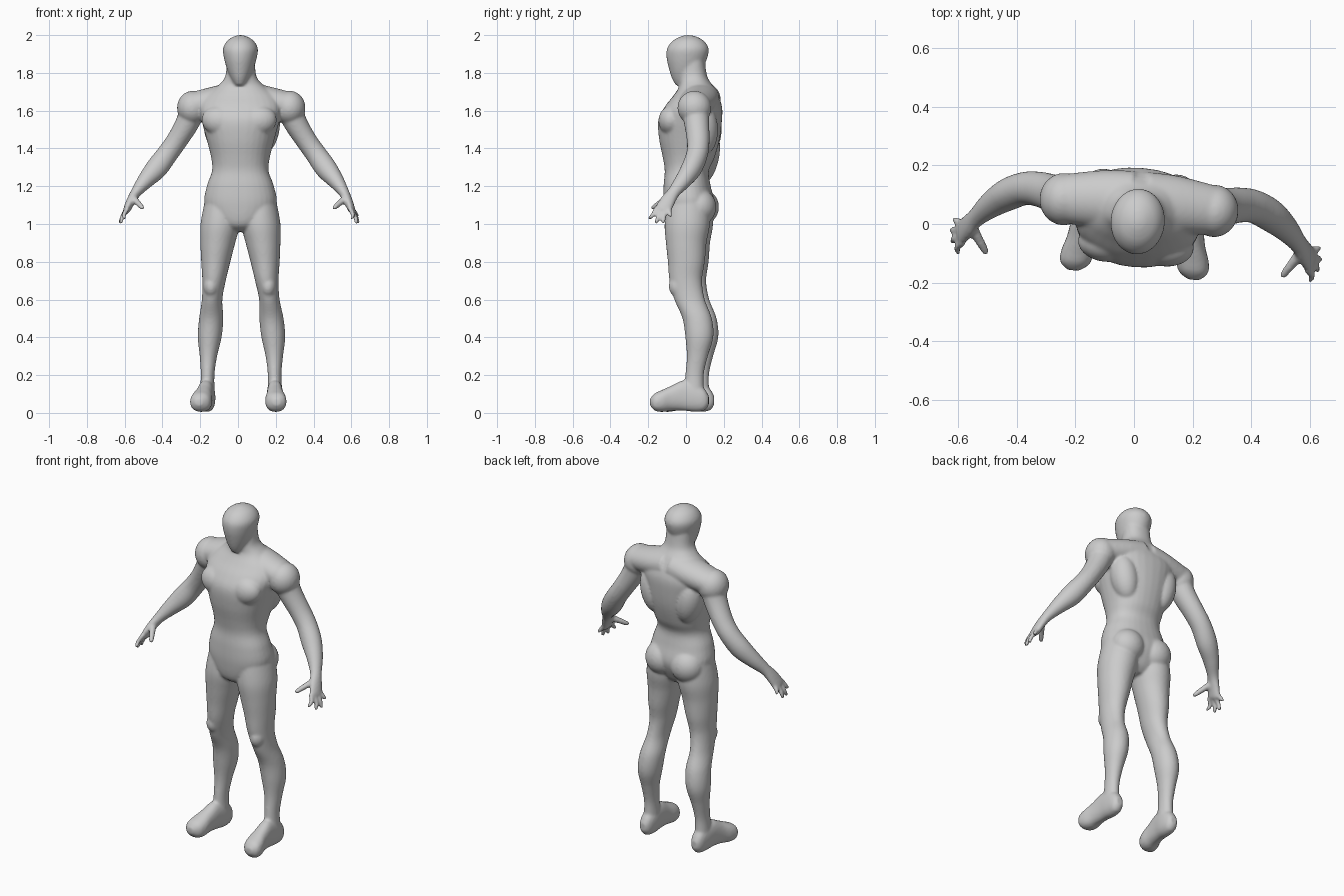
import bpy, bmesh, math
from mathutils import Vector, Matrix

cube = bpy.data.objects.get("Cube")
if cube:
    bpy.data.objects.remove(cube, do_unlink=True)

bm = bmesh.new()
SEGMENTS = 32


def spline(rows, steps=5):
    """Pass a smooth curve through rows of numbers."""
    rows = [Vector(r) for r in rows]
    out = []
    for i in range(len(rows) - 1):
        p, q = rows[i], rows[i + 1]
        before, after = rows[max(i - 1, 0)], rows[min(i + 2, len(rows) - 1)]
        for k in range(steps):
            t = k / steps
            m, n = (q - before) / 2, (after - p) / 2
            out.append(p + m * t + (3 * (q - p) - 2 * m - n) * t ** 2
                       + (2 * (p - q) + m + n) * t ** 3)
    return out + [rows[-1]]


def loft(rows, side, axis=None, power=2):
    """Skin oval rings: centre x, y, z, radius along side, radius across it."""
    rows = spline(rows)
    centres = [Vector(r[:3]) for r in rows]
    rings = []
    for i, row in enumerate(rows):
        way = axis or centres[min(i + 1, len(rows) - 1)] - centres[max(i - 1, 0)]
        across = way.cross(side).normalized()
        along = across.cross(way).normalized()
        ring = []
        for k in range(SEGMENTS):
            a = math.tau * k / SEGMENTS
            c, s = math.cos(a), math.sin(a)
            u = math.copysign(abs(c) ** (2 / power), c) * row[3]
            v = math.copysign(abs(s) ** (2 / power), s) * row[4]
            ring.append(bm.verts.new(centres[i] + along * u + across * v))
        rings.append(ring)
    for low, high in zip(rings, rings[1:]):
        for k in range(SEGMENTS):
            n = (k + 1) % SEGMENTS
            bm.faces.new((low[k], low[n], high[n], high[k]))
    bm.faces.new(rings[0])
    bm.faces.new(rings[-1])


def upright(rows, power=2):
    """Loft level rings given as height, front, back, half width, centre x."""
    loft([(x, (f + b) / 2, z, w, (b - f) / 2) for z, f, b, w, x in rows], X, Z, power)


def muscle(centre, size, tilt=0):
    matrix = (Matrix.Translation(centre) @ Matrix.Rotation(tilt, 4, "Y")
              @ Matrix.Diagonal((*size, 1)))
    bmesh.ops.create_uvsphere(bm, u_segments=24, v_segments=16, radius=1, matrix=matrix)


X, Y, Z = Vector((1, 0, 0)), Vector((0, 1, 0)), Vector((0, 0, 1))

# Torso and neck
torso = [(.96, -.05, .07, .04), (1, -.1, .11, .12), (1.1, -.118, .15, .19),
         (1.2, -.118, .13, .178), (1.28, -.112, .12, .15), (1.35, -.122, .15, .155),
         (1.45, -.142, .178, .18), (1.55, -.146, .19, .207), (1.62, -.112, .19, .22),
         (1.68, -.065, .17, .19), (1.73, -.035, .143, .125), (1.78, -.035, .113, .083),
         (1.86, -.03, .1, .075)]
upright([(*r, 0) for r in torso], 2.25)

# Head
head = [(1.735, -.055, 0, .025), (1.77, -.074, .05, .048), (1.82, -.09, .085, .07),
        (1.88, -.103, .113, .087), (1.93, -.1, .12, .092), (1.97, -.07, .094, .07),
        (1.992, -.03, .055, .036), (2, 0, .02, .008)]
upright([(*r, 0) for r in head])

leg = [(1.12, -.09, .13, .09, .1), (1, -.105, .135, .104, .108),
       (.9, -.097, .118, .092, .12), (.8, -.086, .11, .077, .131),
       (.7, -.077, .096, .062, .14), (.6, -.05, .112, .054, .152),
       (.5, -.006, .15, .064, .16), (.4, .01, .158, .063, .169),
       (.3, .018, .13, .046, .175), (.2, .01, .108, .036, .178),
       (.1, 0, .11, .04, .18)]
# Foot rings: distance back, sole height, top height, half width, centre x
foot = [(.135, .04, .09, .02, .18), (.11, .012, .13, .036, .18),
        (.06, .006, .16, .043, .18), (0, .012, .172, .043, .184),
        (-.06, .012, .145, .047, .19), (-.11, .005, .122, .056, .197),
        (-.15, .012, .103, .05, .203), (-.175, .04, .075, .02, .206)]
arm = [(.25, .068, 1.62, .075, .07), (.29, .08, 1.53, .066, .062),
       (.345, .092, 1.44, .06, .056), (.395, .09, 1.37, .057, .056),
       (.45, .065, 1.295, .055, .058), (.505, .025, 1.23, .045, .044),
       (.55, -.02, 1.17, .034, .029), (.575, -.05, 1.125, .04, .024),
       (.597, -.075, 1.075, .044, .019), (.602, -.08, 1.062, .03, .012)]
fingers = {"index": (-.11, .603, -.145, 1.025), "middle": (-.088, .625, -.11, 1),
           "ring": (-.066, .63, -.072, 1.002), "little": (-.045, .622, -.032, 1.035)}

for side in (1, -1):
    def flip(rows, at=0):
        return [(*r[:at], side * r[at], *r[at + 1:]) for r in rows]

    # Leg and foot
    upright(flip(leg, 4))
    loft([(x, y, (lo + hi) / 2, w, (hi - lo) / 2) for y, lo, hi, w, x in flip(foot, 4)],
         X, Y, 2.3)
    muscle((side * .152, -.025, .67), (.042, .055, .06))

    # Arm and palm
    loft(flip(arm), Y)

    # Fingers and thumb
    for base, x, y, z in fingers.values():
        loft(flip([(.59, base, 1.085, .013, .013),
                   ((.6 + x) / 2 + .006, (base + y) / 2, (1.075 + z) / 2, .012, .012),
                   (x, y, z + .006, .01, .01), (x, y, z, .005, .005)]), Y)
    loft(flip([(.57, -.045, 1.14, .022, .02), (.54, -.09, 1.115, .017, .017),
               (.512, -.132, 1.088, .013, .013), (.506, -.142, 1.08, .006, .006)]), Y)

    # Shoulder, collar slope, chest, back and seat muscles
    muscle((side * .258, .065, 1.615), (.083, .09, .09))
    loft(flip([(.02, .075, 1.67, .105, .085), (.12, .075, 1.653, .1, .08),
               (.25, .067, 1.63, .085, .07)]), Y)
    muscle((side * .1, -.07, 1.545), (.1, .068, .08), side * -.2)
    muscle((side * .125, .1, 1.5), (.075, .08, .14), side * .2)
    muscle((side * .088, .078, 1.09), (.096, .09, .095))

bmesh.ops.recalc_face_normals(bm, faces=bm.faces[:])
mesh = bpy.data.meshes.new("body")
bm.to_mesh(mesh)
bm.free()
body = bpy.data.objects.new("body", mesh)
bpy.context.collection.objects.link(body)

# Fuse the parts into one smooth skin
remesh = body.modifiers.new("fuse", "REMESH")
remesh.mode = "VOXEL"
remesh.voxel_size = .0075
remesh.use_smooth_shade = True
soften = body.modifiers.new("soften", "SMOOTH")
soften.factor = .5
soften.iterations = 7

# Stance is turned slightly to its right
body.rotation_euler.z = math.radians(-4.5)
body.location.x = .012

grey = bpy.data.materials.new("plain grey")
grey.use_nodes = True
colour = (.6, .6, .6, 1)
grey.diffuse_color = colour
grey.node_tree.nodes["Principled BSDF"].inputs["Base Color"].default_value = colour
mesh.materials.append(grey)
